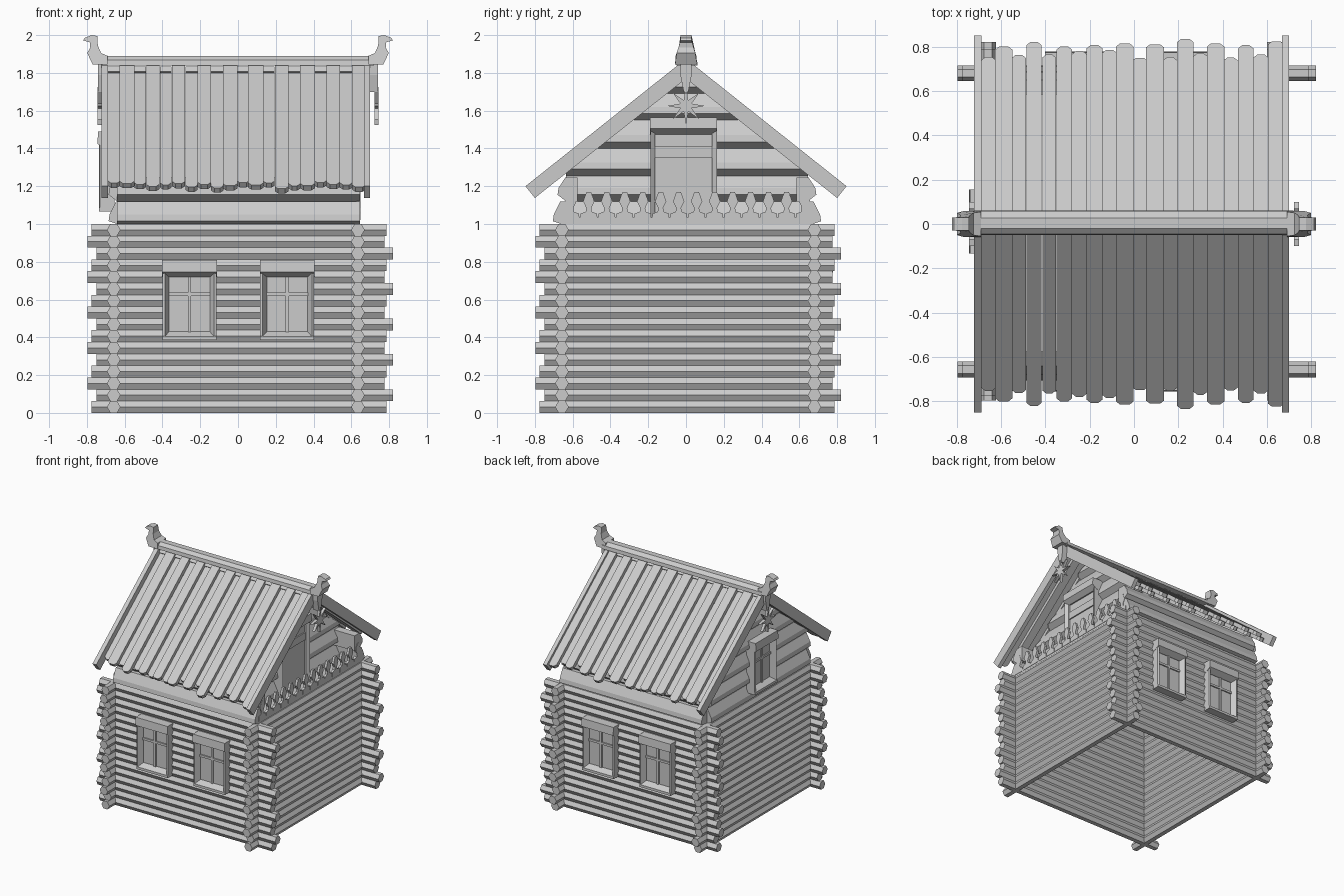
import bpy, bmesh, math, random
from mathutils import Matrix, Vector

if "Cube" in bpy.data.objects:
    bpy.data.objects.remove(bpy.data.objects["Cube"])

random.seed(4)
C, S = 0.781, 0.625          # roof slope direction
APEX = 1.855


def add_prism(bm, pts, axis, a, b, mat=None):
    """Extrude a 2D profile along an axis from a to b."""
    def place(p, t):
        v = {'x': (t, p[0], p[1]), 'y': (p[0], t, p[1]), 'z': (p[0], p[1], t)}[axis]
        return mat @ Vector(v) if mat else Vector(v)
    lo = [bm.verts.new(place(p, a)) for p in pts]
    hi = [bm.verts.new(place(p, b)) for p in pts]
    n = len(pts)
    bm.faces.new(lo)
    bm.faces.new(hi[::-1])
    for i in range(n):
        bm.faces.new((lo[i], lo[(i + 1) % n], hi[(i + 1) % n], hi[i]))


def add_box(bm, x0, x1, y0, y1, z0, z1, mat=None):
    add_prism(bm, [(x0, y0), (x1, y0), (x1, y1), (x0, y1)], 'z', z0, z1, mat)


def finish(bm, name):
    bmesh.ops.recalc_face_normals(bm, faces=bm.faces[:])
    me = bpy.data.meshes.new(name)
    bm.to_mesh(me)
    bm.free()
    ob = bpy.data.objects.new(name, me)
    bpy.context.collection.objects.link(ob)
    return ob


# Log walls: hexagonal logs with a repeating pattern of three lengths
ROWS, H = 16, 0.0625
ENDS = [(-0.775, 0.787), (-0.75, 0.82), (-0.797, 0.775)]


def log_wall(name, axis, pos):
    bm = bmesh.new()
    for i in range(ROWS):
        zc = H * (i + 0.5)
        hexa = [(pos + 0.036 * math.cos(k * math.pi / 3),
                 zc + H / 2 / 0.866 * math.sin(k * math.pi / 3)) for k in range(6)]
        add_prism(bm, hexa, axis, *ENDS[i % 3])
    finish(bm, name)


log_wall("front_log_wall", 'x', -0.657)
log_wall("back_log_wall", 'x', 0.68)
log_wall("left_log_wall", 'y', -0.658)
log_wall("right_log_wall", 'y', 0.635)

# Thick upper logs: bulging profile, d is the outward direction
ROW_Z = [0.98, 1.12, 1.255, 1.40, 1.55, 1.69]


def thick_profile(pos, d, z0, z1):
    pts = [(-0.06, 0), (0.0, 0), (0.045, 0.035), (0.04, 0.07), (0.005, z1 - z0), (-0.06, z1 - z0)]
    return [(pos + d * o, max(1.0, z0 + h)) for o, h in pts]


bm = bmesh.new()
for side in (-1, 1):
    y = side * 0.64 + 0.005
    for z0, z1, out in ((0.98, 1.12, 0.025), (1.12, 1.245, 0.0)):
        add_prism(bm, thick_profile(y + side * out, side, z0, z1), 'x', -0.64, 0.645)
finish(bm, "eave_logs")


def gable(name, pos, d):
    bm = bmesh.new()
    for z0, z1 in zip(ROW_Z, ROW_Z[1:] + [1.82]):
        add_prism(bm, thick_profile(pos, d, z0, z1), 'y', -0.635, 0.645)
    # trim to the roof slope
    for side in (-1, 1):
        cut = bmesh.ops.bisect_plane(bm, geom=bm.verts[:] + bm.edges[:] + bm.faces[:],
                                     plane_co=(0, 0, APEX - 0.065), plane_no=(0, side * S, C),
                                     clear_outer=True)
        edges = [e for e in cut['geom_cut'] if isinstance(e, bmesh.types.BMEdge)]
        bmesh.ops.edgenet_fill(bm, edges=edges)
    finish(bm, name)


gable("left_gable", -0.64, -1)
gable("right_gable", 0.45, 1)

# Balcony floor in front of the recessed gable
bm = bmesh.new()
add_box(bm, 0.38, 0.64, -0.64, 0.65, 0.975, 1.0)
finish(bm, "balcony_floor")


# Framed windows: local x across, local y inward, z up
def window(name, mat, w, z0, z1):
    bm = bmesh.new()
    h = w / 2
    add_box(bm, -h + 0.02, h - 0.02, -0.005, 0.03, z0 + 0.02, z1 - 0.03, mat)       # pane
    for s in (-1, 1):                                                            # jambs
        jamb = [(s * h, 0.03), (s * h, -0.045), (s * (h - 0.012), -0.05), (s * (h - 0.035), -0.012), (s * (h - 0.035), 0.03)]
        add_prism(bm, jamb, 'z', z0 + 0.01, z1 - 0.06, mat)
    head = [(0.03, z1), (-0.055, z1), (-0.06, z1 - 0.065), (-0.015, z1 - 0.09), (0.03, z1 - 0.09)]
    sill = [(0.03, z0), (-0.05, z0), (-0.05, z0 + 0.02), (-0.012, z0 + 0.045), (0.03, z0 + 0.045)]
    add_prism(bm, head, 'x', -h - 0.002, h + 0.002, mat)
    add_prism(bm, sill, 'x', -h, h, mat)
    add_box(bm, -0.009, 0.009, -0.015, 0.0, z0 + 0.03, z1 - 0.08, mat)              # mullion
    zc = z0 + (z1 - z0) * 0.55
    add_box(bm, -h + 0.03, h - 0.03, -0.015, 0.0, zc, zc + 0.018, mat)              # crossbar
    finish(bm, name)


def facing(x, y, deg):
    return Matrix.Translation((x, y, 0)) @ Matrix.Rotation(math.radians(deg), 4, 'Z')


for label, x in (("left", -0.257), ("right", 0.26)):
    window("front_window_" + label, facing(x, -0.695, 0), 0.285, 0.385, 0.81)
    window("back_window_" + label, facing(x, 0.718, 180), 0.285, 0.385, 0.81)
window("left_gable_window", facing(-0.685, 0.012, -90), 0.285, 1.065, 1.49)

# Balcony door with frame and two rails
door = facing(0.50, -0.013, 90)
bm = bmesh.new()
add_box(bm, -0.155, 0.155, -0.005, 0.06, 1.0, 1.5, door)
for s in (-1, 1):
    add_prism(bm, [(s * 0.176, 0.06), (s * 0.176, -0.04), (s * 0.15, -0.02), (s * 0.15, 0.06)], 'z', 1.0, 1.5, door)
add_prism(bm, [(0.06, 1.565), (-0.05, 1.565), (-0.055, 1.505), (-0.015, 1.475), (0.06, 1.475)], 'x', -0.178, 0.178, door)
add_box(bm, -0.15, 0.15, -0.015, 0, 1.35, 1.41, door)
finish(bm, "balcony_door")

# Balcony railing: carved pickets on a bottom rail
bm = bmesh.new()
add_box(bm, 0.625, 0.645, -0.635, 0.65, 1.0, 1.035)
half = [(0.046, 1.02), (0.044, 1.055), (0.016, 1.065), (0.013, 1.085), (0.03, 1.12), (0.012, 1.17)]
for i in range(14):
    yc = -0.61 + i * 0.0952
    prof = [(yc + w, z) for w, z in half] + [(yc - w, z) for w, z in reversed(half)]
    add_prism(bm, prof, 'x', 0.628, 0.648)
finish(bm, "balcony_railing")

# Roof planks: uneven lengths, alternately raised, clipped corners
N, X0, X1 = 20, -0.69, 0.675
pitch = (X1 - X0) / N
for side, label in ((-1, "front"), (1, "back")):
    rnd = random.Random(7)
    mat = Matrix(((1, 0, 0, 0), (0, side * C, side * S, 0), (0, -S, C, APEX), (0, 0, 0, 1)))
    bm = bmesh.new()
    for i in range(N):
        xc = X0 + (i + 0.5) * pitch
        up = i % 2 == 1
        w = pitch * (rnd.uniform(0.5, 0.62) if up else rnd.uniform(0.45, 0.52))
        end = rnd.uniform(1.02, 1.08) if up else rnd.uniform(0.98, 1.03)
        c = 0.018
        top = 0.0 if up else -0.028
        add_prism(bm, [(xc - w, 0.0), (xc + w, 0.0), (xc + w, end - c), (xc + w - c, end),
                       (xc - w + c, end), (xc - w, end - c)], 'z', top - 0.032, top, mat)
    finish(bm, label + "_roof_planks")

# Barge boards along the gable edges
bm = bmesh.new()
for x0, x1 in ((-0.722, -0.688), (0.668, 0.70)):
    for s in (-1, 1):
        add_prism(bm, [(0, 1.875), (s * 0.85, 1.2), (s * 0.80, 1.138), (0, 1.77)], 'x', x0, x1)
finish(bm, "barge_boards")

# Ridge beam with a carved animal head at both ends
bm = bmesh.new()
add_prism(bm, [(-0.05, 1.84), (0.062, 1.84), (0.058, 1.868), (0.028, 1.89), (-0.02, 1.89), (-0.046, 1.868)],
          'x', -0.72, 0.72)
finish(bm, "ridge_beam")
head = [(0.69, 1.845), (0.77, 1.845), (0.798, 1.905), (0.782, 1.935), (0.785, 1.962), (0.82, 1.972),
        (0.812, 1.985), (0.775, 2.0), (0.745, 1.995), (0.742, 1.945), (0.725, 1.905), (0.69, 1.89)]
bm = bmesh.new()
for s in (-1, 1):
    add_prism(bm, [(s * x, z) for x, z in head], 'y', -0.058, 0.058)
for v in bm.verts:
    v.co.y *= 1 - 0.5 * max(0.0, min(1.0, (v.co.z - 1.88) / 0.09))
finish(bm, "carved_ridge_heads")

# Hanging boards and eight-pointed stars below the ridge
bm = bmesh.new()
star = [((0.1 if k % 2 == 0 else 0.032) * math.sin(k * math.pi / 8),
         1.625 + (0.1 if k % 2 == 0 else 0.032) * math.cos(k * math.pi / 8)) for k in range(16)]
board = [(-0.03, 1.85), (0.03, 1.85), (0.03, 1.79), (0.012, 1.70), (-0.012, 1.70), (-0.03, 1.79)]
for s in (-1, 1):
    add_prism(bm, board, 'x', s * 0.69, s * 0.742)
    add_prism(bm, star, 'x', s * 0.722, s * 0.745)
finish(bm, "gable_stars")
